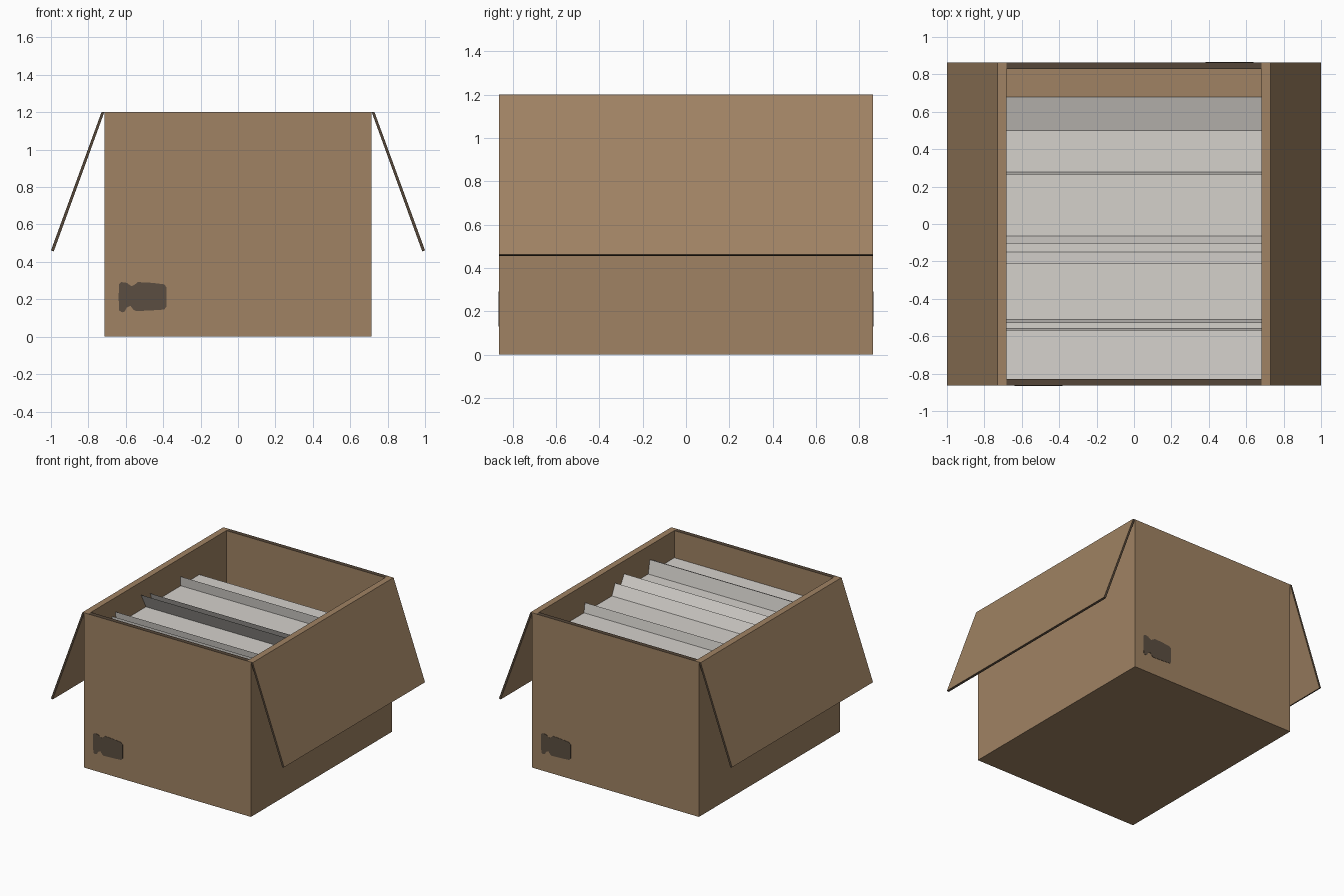
import bpy, bmesh

cube = bpy.data.objects.get("Cube")
if cube:
    bpy.data.objects.remove(cube, do_unlink=True)


def material(name, rgb):
    m = bpy.data.materials.new(name)
    m.use_nodes = True
    m.diffuse_color = (*rgb, 1)
    m.node_tree.nodes["Principled BSDF"].inputs["Base Color"].default_value = (*rgb, 1)
    return m


CARD = material("brown cardboard", (0.35, 0.225, 0.125))
EDGE = material("dark cut edge", (0.09, 0.062, 0.04))
INK = material("faded ink", (0.105, 0.076, 0.052))
PAPER = material("grey paper", (0.66, 0.635, 0.60))

# Overall box dimensions
W, D, H, T = 0.715, 0.863, 1.2, 0.034


def prism(name, outline, place, start, end, mats, caps=True, rule=None):
    """Extrude a 2D outline from start to end; place maps (a, b, t) to xyz."""
    bm = bmesh.new()
    rings = [[bm.verts.new(place(a, b, t)) for a, b in outline] for t in (start, end)]
    n = len(outline)
    for i in range(n):
        j = (i + 1) % n
        bm.faces.new((rings[0][i], rings[0][j], rings[1][j], rings[1][i]))
    if caps:
        bm.faces.new(rings[0][::-1])
        bm.faces.new(rings[1])
    bmesh.ops.recalc_face_normals(bm, faces=bm.faces)
    bm.normal_update()
    if rule:
        for f in bm.faces:
            f.material_index = int(rule(f))
    mesh = bpy.data.meshes.new(name)
    bm.to_mesh(mesh)
    bm.free()
    for m in mats:
        mesh.materials.append(m)
    obj = bpy.data.objects.new(name, mesh)
    bpy.context.collection.objects.link(obj)
    return obj


def rect(a0, a1, b0, b1):
    return [(a0, b0), (a1, b0), (a1, b1), (a0, b1)]


def along_x(a, b, t):
    return (t, a, b)


def along_y(a, b, t):
    return (a, t, b)


# Floor of the box
prism("box_floor", rect(-W + T, W - T, 0, T), along_y, -D + T, D - T, [CARD])

for s, side, end in ((1, "left", "back"), (-1, "right", "front")):
    # Side wall, full depth
    prism(side + "_wall", rect(s * (W - T), s * W, 0, H), along_y, -D, D, [CARD])

    # End wall between the sides, with an exposed cut edge on top
    prism(end + "_wall", rect(s * (D - T), s * D, 0, H), along_x, -W + T, W - T,
          [CARD, EDGE], rule=lambda f: f.normal.z > 0.9)

    # Open flap hanging outward, cut edges dark
    flap = [(s * W, H), (s * 0.73, H), (s * 1.0, 0.461), (s * 0.985, 0.456)]
    prism(side + "_flap", flap, along_y, -D, D, [CARD, EDGE],
          rule=lambda f: abs(f.normal.y) > 0.9 or f.calc_center_median().z < 0.5)

    # Worn printed patch low on the end wall
    patch = [(-.635, .14), (-.62, .13), (-.605, .135), (-.595, .155), (-.575, .165),
             (-.56, .145), (-.545, .137), (-.47, .14), (-.395, .145), (-.383, .16),
             (-.383, .265), (-.395, .28), (-.46, .288), (-.535, .292), (-.55, .28),
             (-.57, .27), (-.595, .288), (-.625, .292), (-.637, .28), (-.638, .2)]
    prism(end + "_patch", [(-s * a, b) for a, b in patch] if s > 0 else patch,
          along_y, s * D, s * (D + 0.002), [INK])

# Packed papers: level stack with a few sheets leaning forward above it
LEVEL = 0.985
profile = [(0.68, T), (0.5, LEVEL)]
for foot, tip, height in ((0.277, 0.265, 1.06), (-0.065, -0.105, 1.07),
                          (-0.15, -0.215, 1.1), (-0.51, -0.53, 1.09),
                          (-0.56, -0.57, 1.07)):
    profile += [(foot, LEVEL), (tip, height), (foot - 0.005, LEVEL)]
profile += [(-D + T, 0.99), (-D + T, T)]
prism("paper_stack", profile, along_x, -W + T, W - T, [PAPER], caps=False)
